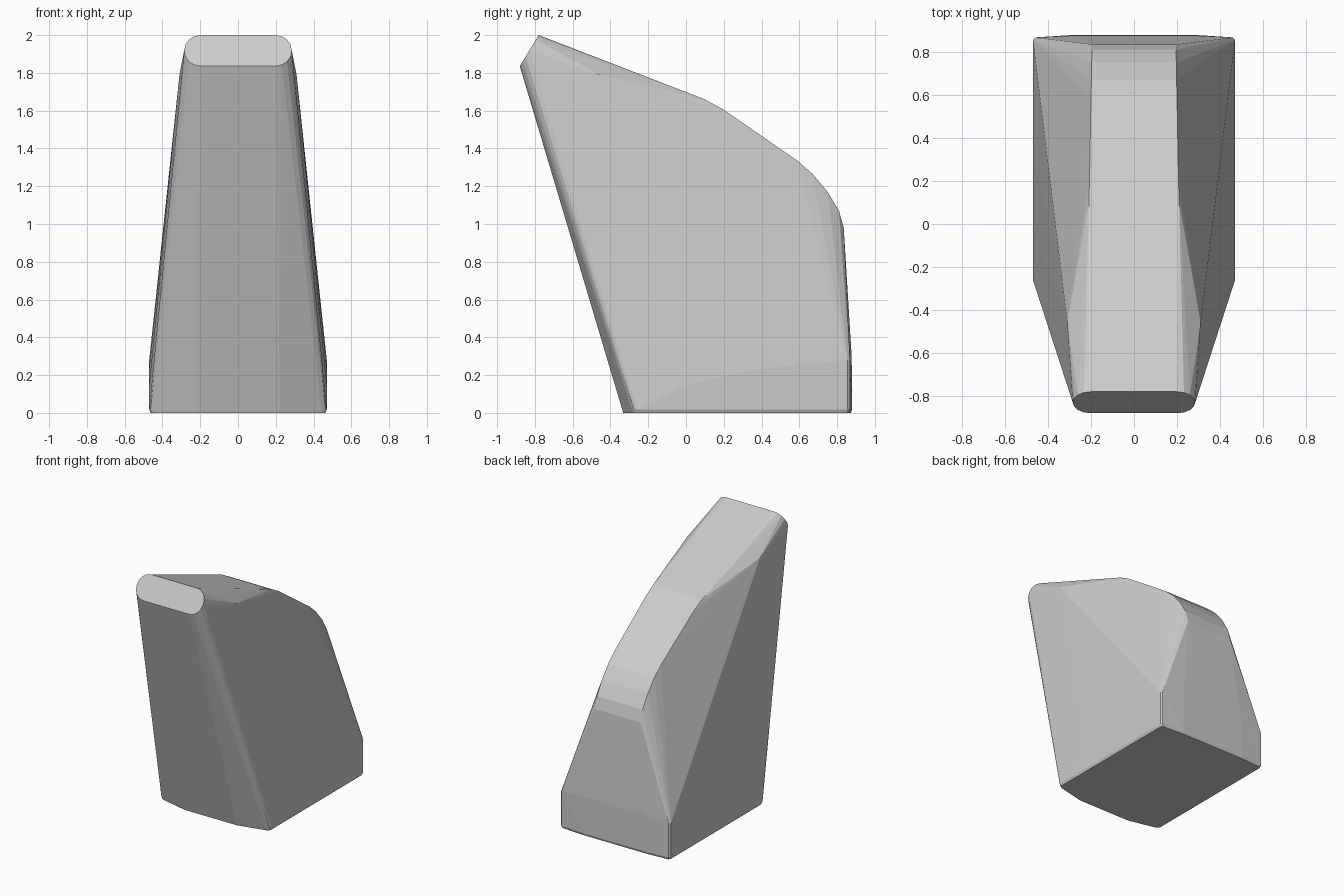
import bpy
import bmesh
from math import cos, sin, pi

cube = bpy.data.objects.get("Cube")
if cube:
    bpy.data.objects.remove(cube, do_unlink=True)

gray = bpy.data.materials.new("light_gray")
gray.use_nodes = True
color = (0.6, 0.6, 0.6, 1)
gray.diffuse_color = color
gray.node_tree.nodes["Principled BSDF"].inputs["Base Color"].default_value = color

bm = bmesh.new()


def pair(x, y, z):
    """Add a point on the left and its mirror on the right."""
    for side in (1, -1):
        bm.verts.new((side * x, y, z))


# Slanted capsule face at the upper front tip
STEPS = 8
for i in range(STEPS + 1):
    a = -pi / 2 + pi * i / STEPS
    pair(0.2 + 0.085 * cos(a), -0.83 + 0.05 * sin(a), 1.918 + 0.082 * sin(a))

# Flat ridge curving down to the back
ridge = [(0.21, -0.03, 1.71), (0.21, 0.1, 1.66), (0.207, 0.2, 1.605),
         (0.2, 0.59, 1.335), (0.198, 0.67, 1.265), (0.197, 0.75, 1.17),
         (0.195, 0.81, 1.07), (0.195, 0.835, 0.98)]
for p in ridge:
    pair(*p)

# Shoulder where the tip widens into the sides
pair(0.31, -0.46, 1.79)

# Upright lower sides with an arched upper edge
for y, z in [(0, 0.15), (0.4, 0.235), (0.855, 0.28)]:
    pair(0.47, y, z)
pair(0.46, 0.868, 0.28)
pair(0.27, 0.877, 0.3)

# Base outline, with a fine bevel at the floor
base = [(0.23, -0.335), (0.445, -0.285), (0.463, -0.275), (0.47, -0.26),
        (0.47, 0.855), (0.46, 0.868), (0.27, 0.88)]
for x, y in base:
    pair(x, y, 0.018)
    pair(x - 0.008, y * 0.992, 0)

# Wrap all sections in one faceted skin
hull = bmesh.ops.convex_hull(bm, input=bm.verts)
loose = [v for v in bm.verts if not v.link_faces]
bmesh.ops.delete(bm, geom=loose, context='VERTS')
bmesh.ops.dissolve_limit(bm, angle_limit=0.01, verts=bm.verts, edges=bm.edges)
bmesh.ops.recalc_face_normals(bm, faces=bm.faces)

mesh = bpy.data.meshes.new("wedge_body")
bm.to_mesh(mesh)
bm.free()
mesh.materials.append(gray)
body = bpy.data.objects.new("wedge_body", mesh)
bpy.context.collection.objects.link(body)
